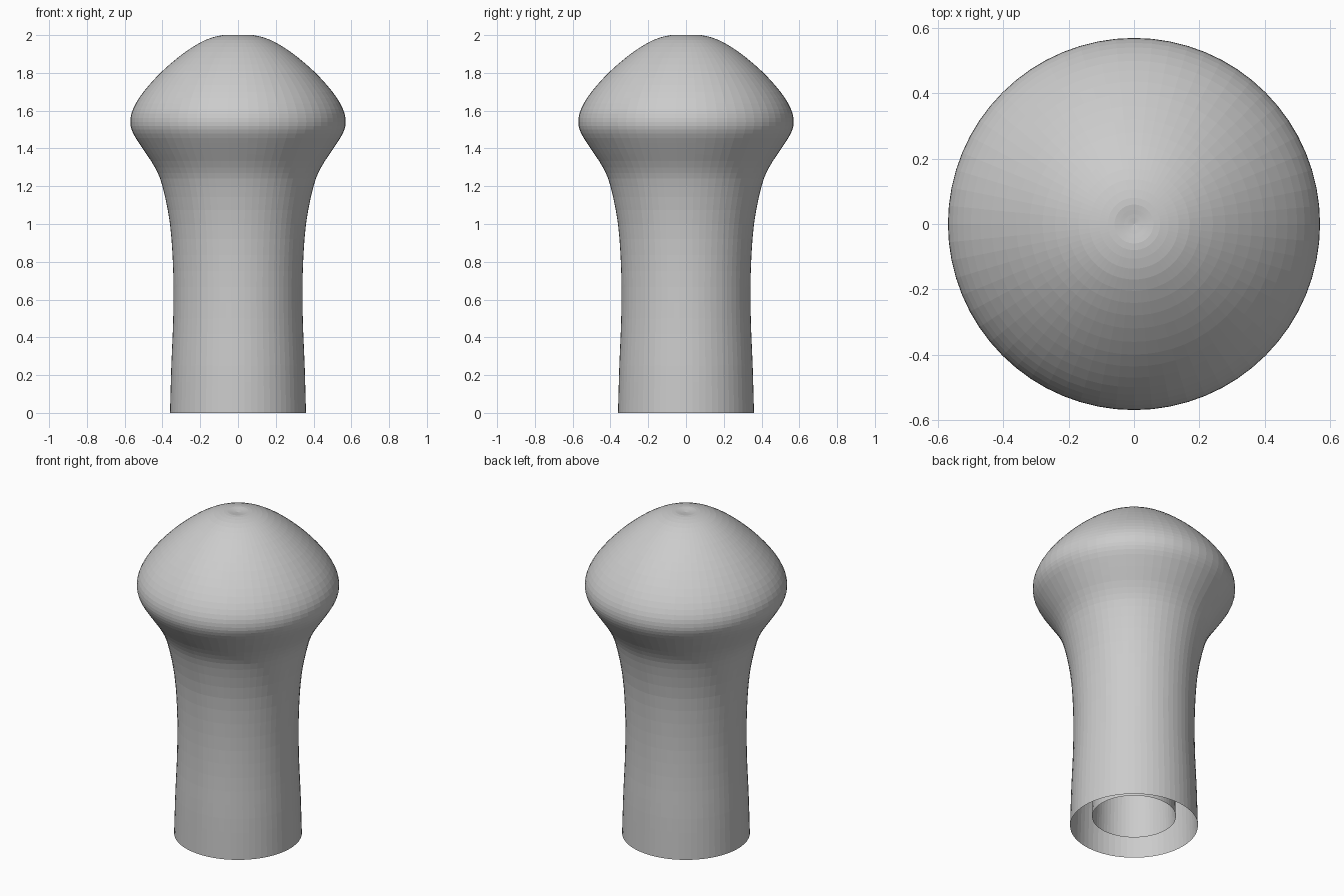
import bpy
import bmesh
import math
from mathutils import Vector

SEGMENTS = 64

cube = bpy.data.objects.get("Cube")
if cube:
    bpy.data.objects.remove(cube, do_unlink=True)

grey = bpy.data.materials.new("plain grey")
grey.use_nodes = True
colour = (0.6, 0.6, 0.6, 1)
grey.diffuse_color = colour
grey.node_tree.nodes["Principled BSDF"].inputs["Base Color"].default_value = colour


def smooth_path(points, steps=3):
    """Pass a smooth curve through (radius, height) points."""
    pts = [Vector((r, 0, z)) for r, z in points]
    pts = [2 * pts[0] - pts[1]] + pts + [2 * pts[-1] - pts[-2]]
    path = []
    for a, b, c, d in zip(pts, pts[1:], pts[2:], pts[3:]):
        for i in range(steps):
            t = i / steps
            path.append(0.5 * (2 * b + (c - a) * t
                               + (2 * a - 5 * b + 4 * c - d) * t ** 2
                               + (3 * b - a - 3 * c + d) * t ** 3))
    path.append(pts[-2])
    return path


def lathe(name, path):
    """Spin a path around the z axis into a thin surface."""
    bm = bmesh.new()
    verts = [bm.verts.new(p) for p in path]
    edges = [bm.edges.new(pair) for pair in zip(verts, verts[1:])]
    bmesh.ops.spin(bm, geom=verts + edges, cent=(0, 0, 0), axis=(0, 0, 1),
                   angle=2 * math.pi, steps=SEGMENTS, use_duplicate=False)
    bmesh.ops.remove_doubles(bm, verts=bm.verts, dist=0.0005)
    bmesh.ops.recalc_face_normals(bm, faces=bm.faces)
    # An open skin may come out inverted; the first rings must face outward
    low = min(bm.faces, key=lambda f: f.calc_center_median().z)
    centre = low.calc_center_median()
    if low.normal.x * centre.x + low.normal.y * centre.y < 0:
        bmesh.ops.reverse_faces(bm, faces=bm.faces)
    mesh = bpy.data.meshes.new(name)
    bm.to_mesh(mesh)
    bm.free()
    mesh.materials.append(grey)
    obj = bpy.data.objects.new(name, mesh)
    bpy.context.collection.objects.link(obj)
    return obj


# Outer skin: flared stem, rounded head and a faint dimple on top
outer = [(0.36, 0), (0.353, 0.25), (0.343, 0.5), (0.343, 0.75), (0.36, 1.0),
         (0.4, 1.2), (0.44, 1.3), (0.505, 1.4), (0.555, 1.48), (0.57, 1.54),
         (0.555, 1.61), (0.5, 1.7), (0.4, 1.81), (0.28, 1.91), (0.17, 1.975),
         (0.08, 2.0), (0.03, 1.997), (0, 1.993)]
lathe("outer_shell", smooth_path(outer))

# Inner sleeve: open below, just inside the bottom rim, closed in the head
inner = [(0.236, 0.06), (0.226, 0.4), (0.223, 0.75), (0.24, 1.0), (0.28, 1.2),
         (0.36, 1.36), (0.44, 1.52), (0.4, 1.63), (0.24, 1.79), (0.1, 1.87), (0, 1.88)]
lathe("inner_sleeve", smooth_path(inner))
